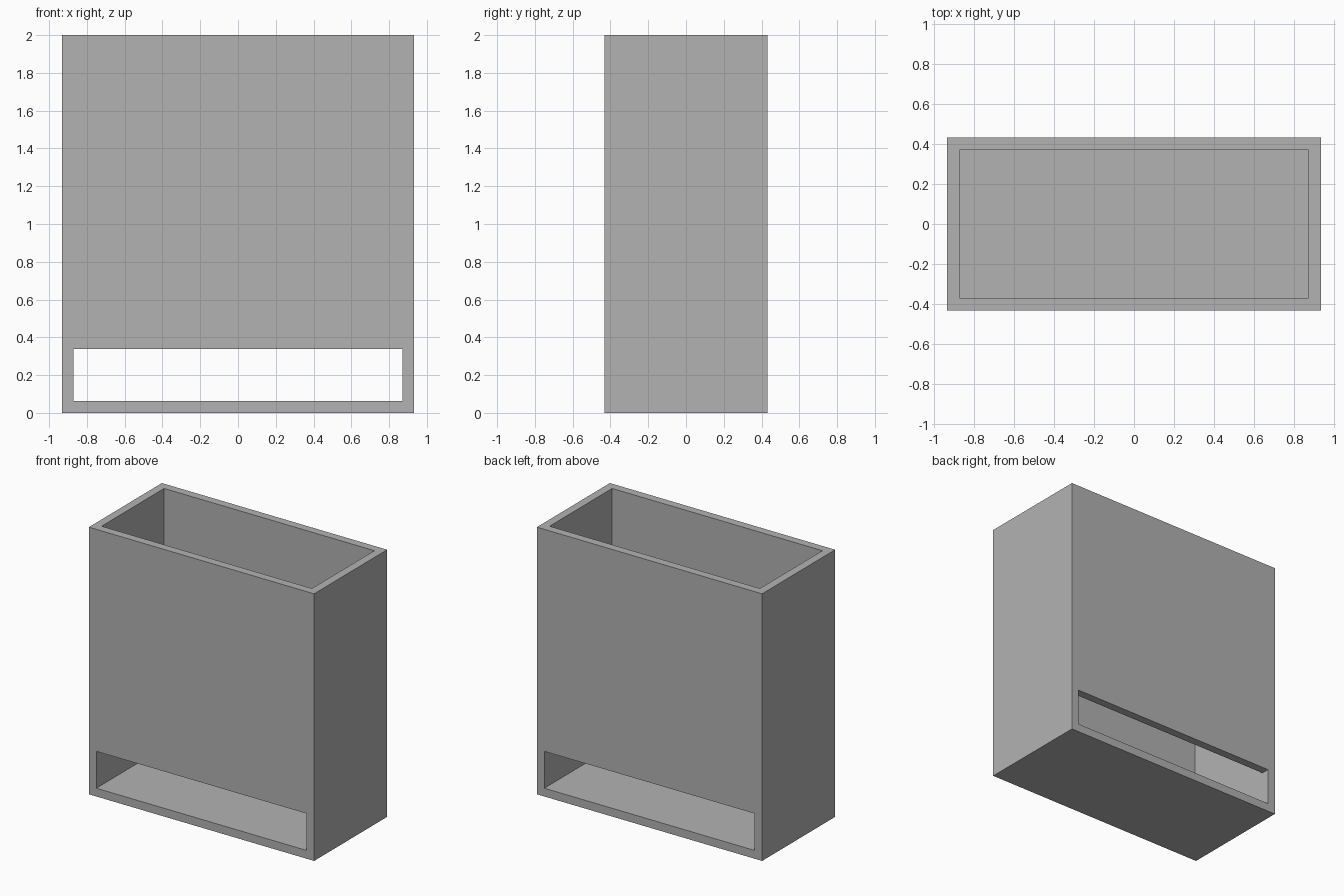
import bpy
import bmesh
from mathutils import Vector

cube = bpy.data.objects.get("Cube")
if cube:
    bpy.data.objects.remove(cube, do_unlink=True)

WALL = 0.062
HALF_X, HALF_Y, HEIGHT = 0.933, 0.432, 2.0
SLOT_TOP = 0.338

# Planes that divide the bin into walls, cavity and slot
PLANES = (
    (-HALF_X, WALL - HALF_X, HALF_X - WALL, HALF_X),
    (-HALF_Y, WALL - HALF_Y, HALF_Y - WALL, HALF_Y),
    (0, WALL, SLOT_TOP, HEIGHT),
)


def is_solid(cell):
    """Floor, end walls, and front and back walls above the slot."""
    if any(i not in (0, 1, 2) for i in cell):
        return False
    x, y, z = cell
    return z == 0 or x != 1 or (y != 1 and z == 2)


def add_side(bm, cell, axis, side):
    """Add one face of a cell, wound to face outward."""
    u, v = (axis + 1) % 3, (axis + 2) % 3
    corners = []
    for du, dv in ((0, 0), (1, 0), (1, 1), (0, 1)):
        p = Vector()
        p[axis] = PLANES[axis][cell[axis] + side]
        p[u] = PLANES[u][cell[u] + du]
        p[v] = PLANES[v][cell[v] + dv]
        corners.append(bm.verts.new(p))
    bm.faces.new(corners if side else corners[::-1])


# One watertight shell made from the exposed sides only
bm = bmesh.new()
cells = [(x, y, z) for x in range(3) for y in range(3) for z in range(3)]
for cell in filter(is_solid, cells):
    for axis in range(3):
        for side in (0, 1):
            neighbour = list(cell)
            neighbour[axis] += 2 * side - 1
            if not is_solid(neighbour):
                add_side(bm, cell, axis, side)
bmesh.ops.remove_doubles(bm, verts=bm.verts[:], dist=0.0001)
bmesh.ops.dissolve_limit(bm, angle_limit=0.01, verts=bm.verts[:], edges=bm.edges[:])
bmesh.ops.recalc_face_normals(bm, faces=bm.faces[:])

mesh = bpy.data.meshes.new("open_box")
bm.to_mesh(mesh)
bm.free()
box = bpy.data.objects.new("open_box", mesh)
bpy.context.collection.objects.link(box)

# Plain grey finish
grey = bpy.data.materials.new("plain_grey")
grey.use_nodes = True
colour = (0.448, 0.448, 0.448, 1)
grey.diffuse_color = colour
grey.node_tree.nodes["Principled BSDF"].inputs["Base Color"].default_value = colour
mesh.materials.append(grey)
